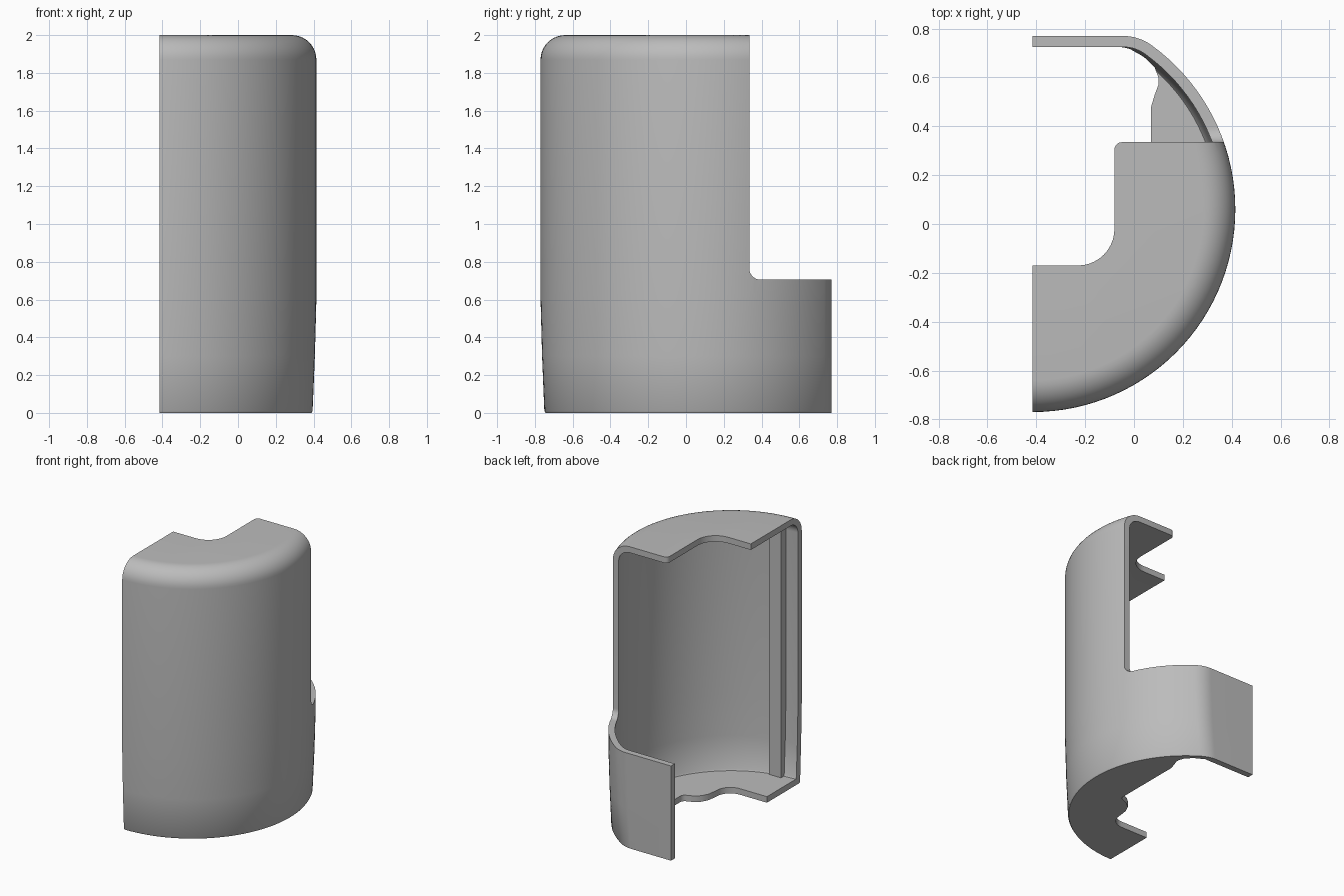
import bpy, bmesh
from math import sin, cos, pi, atan2, sqrt

cube = bpy.data.objects.get("Cube")
if cube:
    bpy.data.objects.remove(cube, do_unlink=True)

CX, CY = -0.415, 0.06      # axis of the round front, on the open side
WALL = 0.045

grey = bpy.data.materials.new("plain grey")
grey.use_nodes = True
grey.diffuse_color = (0.5, 0.5, 0.5, 1)
grey.node_tree.nodes["Principled BSDF"].inputs["Base Color"].default_value = (0.5, 0.5, 0.5, 1)


def loft(name, rings):
    """Skin a stack of equal-length point loops and cap both ends."""
    bm = bmesh.new()
    loops = [[bm.verts.new(p) for p in ring] for ring in rings]
    n = len(loops[0])
    for low, high in zip(loops, loops[1:]):
        for i in range(n):
            j = (i + 1) % n
            bm.faces.new((low[i], low[j], high[j], high[i]))
    bm.faces.new(loops[0][::-1])
    bm.faces.new(loops[-1])
    bmesh.ops.recalc_face_normals(bm, faces=bm.faces)
    mesh = bpy.data.meshes.new(name)
    bm.to_mesh(mesh)
    bm.free()
    obj = bpy.data.objects.new(name, mesh)
    bpy.context.collection.objects.link(obj)
    mesh.materials.append(grey)
    return obj


def plan(radius, flat, fillet, z, overhang):
    """Half-round plan: big arc, rounded back corner, straight back."""
    fx = sqrt((radius - fillet) ** 2 - (flat - fillet) ** 2)
    fy = flat - fillet
    a = atan2(fy, fx)
    pts = [(CX - overhang, CY - radius, z)] if overhang else []
    for i in range(49):
        t = -pi / 2 + (a + pi / 2) * i / 48
        pts.append((CX + radius * cos(t), CY + radius * sin(t), z))
    for i in range(1, 11):
        t = a + (pi / 2 - a) * i / 10
        pts.append((CX + fx + fillet * cos(t), CY + fy + fillet * sin(t), z))
    pts.append((CX - overhang, CY + flat, z))
    return pts


def half_tub(name, inset, overhang):
    """Tapered foot, straight wall and rounded shoulder."""
    radius, flat, corner = 0.83 - inset, 0.71 - inset, 0.2 - inset
    shoulder, top = 0.13 - inset, 2 - inset
    rings = []
    for z, shrink in ((inset, 0.026), (inset + 0.01, 0.02), (0.3, 0.008), (0.6, 0)):
        rings.append(plan(radius - shrink, flat, corner, z, overhang))
    for i in range(11):
        t = pi / 2 * i / 10
        drop = shoulder * (1 - cos(t))
        rings.append(plan(radius - drop, flat - drop, corner,
                          top - shoulder + shoulder * sin(t), overhang))
    return loft(name, rings)


def prism(name, pts, lo, hi, axis="z"):
    place = (lambda a, b, h: (a, b, h)) if axis == "z" else (lambda a, b, h: (h, a, b))
    return loft(name, [[place(a, b, h) for a, b in pts] for h in (lo, hi)])


def arc(cx, cy, r, start, end, n=10):
    return [(cx + r * cos(t), cy + r * sin(t))
            for t in (start + (end - start) * i / n for i in range(n + 1))]


def subtract(obj, cutter):
    cutter.hide_render = True
    mod = obj.modifiers.new("cut", "BOOLEAN")
    mod.operation, mod.solver, mod.object = "DIFFERENCE", "EXACT", cutter
    bpy.context.view_layer.objects.active = obj
    bpy.ops.object.modifier_apply(modifier=mod.name)
    bpy.data.objects.remove(cutter, do_unlink=True)


# Cavity, with a slot left out for the upright rib on the front wall
cavity = half_tub("cavity", WALL, 0.2)
rib = prism("rib_slot", [(-0.32, -0.9), (-0.22, -0.9), (-0.22, -0.66), (-0.32, -0.66)], -0.1, 2.2)
subtract(cavity, rib)

# Hollow shell
shell = half_tub("half_shell", 0, 0)
subtract(shell, cavity)

# Tall back opening above the low back panel
back = [(0.335, 2.3)] + arc(0.395, 0.765, 0.06, pi, 1.5 * pi) + [(1, 0.705), (1, 2.3)]
subtract(shell, prism("back_opening", back, -0.9, 0.9, "x"))

# Rounded notch in the top
top = [(-0.7, -0.17)] + arc(-0.23, -0.02, 0.15, -pi / 2, 0) \
    + arc(-0.05, 0.305, 0.03, pi, pi / 2, 5) + [(-0.05, 0.5), (-0.7, 0.5)]
subtract(shell, prism("top_notch", top, 1.85, 2.2))

# Wavy opening in the floor
floor = [(-0.7, -0.36)] + arc(-0.19, -0.25, 0.11, -pi / 2, 0, 8) \
    + [(-0.07, -0.17), (-0.045, -0.12), (-0.01, -0.09), (0.03, -0.07)] \
    + arc(0.03, -0.03, 0.04, -pi / 3, 0, 5) \
    + [(0.07, 0.48), (0.085, 0.53), (0.1, 0.57), (0.1, 0.6), (0.085, 0.64),
       (0.04, 0.685), (-0.03, 0.724), (-0.7, 0.724)]
subtract(shell, prism("floor_opening", floor, -0.2, 0.2))

bpy.ops.object.select_all(action="DESELECT")
shell.select_set(True)
bpy.context.view_layer.objects.active = shell
bpy.ops.object.shade_smooth_by_angle(angle=pi / 6)
